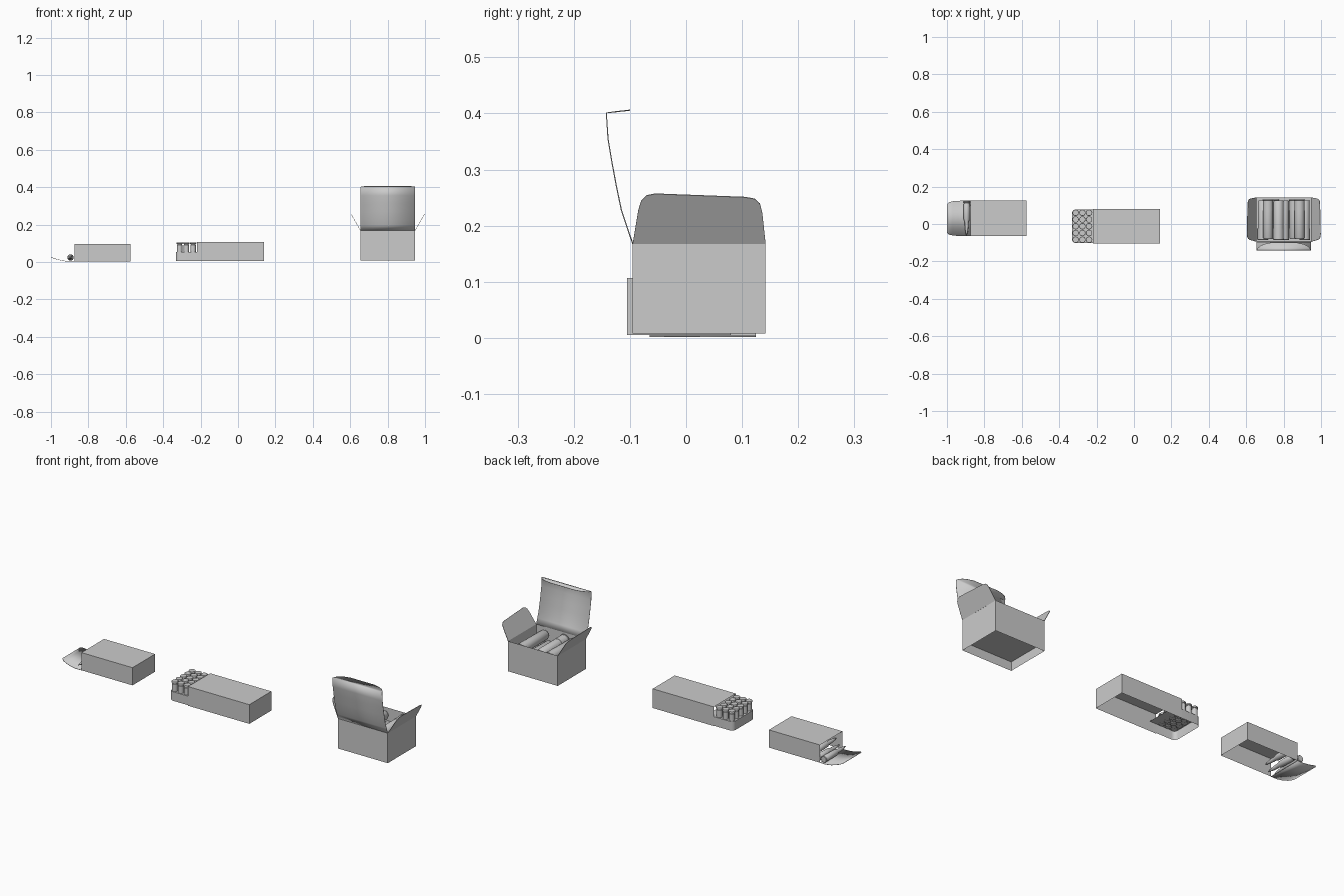
import bpy, bmesh, math
from mathutils import Vector, Matrix

if "Cube" in bpy.data.objects:
    bpy.data.objects.remove(bpy.data.objects["Cube"])


def make(name, verts, faces, thick=0, smooth=False):
    me = bpy.data.meshes.new(name)
    me.from_pydata(verts, [], faces)
    bm = bmesh.new()
    bm.from_mesh(me)
    bmesh.ops.recalc_face_normals(bm, faces=bm.faces)
    bm.to_mesh(me)
    bm.free()
    ob = bpy.data.objects.new(name, me)
    bpy.context.collection.objects.link(ob)
    if thick:
        m = ob.modifiers.new("card", 'SOLIDIFY')
        m.thickness = thick
        m.offset = 0
    if smooth:
        bpy.ops.object.select_all(action='DESELECT')
        ob.select_set(True)
        bpy.context.view_layer.objects.active = ob
        bpy.ops.object.shade_smooth_by_angle(angle=math.radians(35))
    return ob


def carton(name, x0, x1, y0, y1, z0, z1, sides):
    """Thin carton made only of the listed sides."""
    v = [(x, y, z) for z in (z0, z1) for y in (y0, y1) for x in (x0, x1)]
    quads = {'top': (4, 5, 7, 6), 'left': (0, 4, 6, 2), 'right': (1, 3, 7, 5),
             'front': (0, 1, 5, 4), 'back': (2, 6, 7, 3)}
    return make(name, v, [quads[s] for s in sides])


def strip(name, pairs, thick=0.002):
    """Bent card flap through pairs of edge points."""
    v = [p for pair in pairs for p in pair]
    f = [(2*i, 2*i+1, 2*i+3, 2*i+2) for i in range(len(pairs) - 1)]
    return make(name, v, f, thick, True)


def lathe(name, profile, loc, axis='Z', n=16):
    """Revolve (radius, height) pairs, then lay along the axis."""
    rot = {'Z': Matrix.Identity(3),
           'Y': Matrix.Rotation(-math.pi/2, 3, 'X'),
           '-Y': Matrix.Rotation(math.pi/2, 3, 'X')}[axis]
    v = [rot @ Vector((r*math.cos(2*math.pi*k/n), r*math.sin(2*math.pi*k/n), h))
         + Vector(loc) for r, h in profile for k in range(n)]
    f = [(i*n+k, i*n+(k+1) % n, (i+1)*n+(k+1) % n, (i+1)*n+k)
         for i in range(len(profile)-1) for k in range(n)]
    f += [tuple(range(n)), tuple(range((len(profile)-1)*n, len(profile)*n))]
    return make(name, v, f, 0, True)


# Small carton with its open left end
carton("small_carton", -0.875, -0.575, -0.065, 0.125, 0.003, 0.097,
       ('top', 'right', 'front', 'back'))
flap = [(-0.875, 0.003, 0), (-0.91, 0.003, 0), (-0.94, 0.007, 0.001),
        (-0.97, 0.015, 0.004), (-0.988, 0.021, 0.008), (-1.0, 0.026, 0.02)]
strip("small_carton_flap",
      [((x, -0.065+i, z), (x, 0.125-i, z)) for x, z, i in flap])

# Long pointed rounds lying at the opening
rifle = [(0.015, 0), (0.017, 0.002), (0.017, 0.008), (0.0145, 0.01),
         (0.0145, 0.014), (0.017, 0.018), (0.0155, 0.098), (0.010, 0.115),
         (0.010, 0.13), (0.0085, 0.15), (0.005, 0.17), (0.001, 0.185)]
for i, (x, z) in enumerate([(-0.895, 0.024), (-0.858, 0.022), (-0.84, 0.053)]):
    lathe(f"long_round_{i}", rifle, (x, 0.122, z), '-Y')

# Long carton, open at the left for its sliding tray
carton("long_carton", -0.22, 0.14, -0.105, 0.08, 0.005, 0.107,
       ('top', 'right', 'front', 'back'))

# Tray with rounded corners
x0, x1, y0, y1, r = -0.332, -0.18, -0.102, 0.078, 0.022
outline = [(x1, y1)]
for cy, a0 in ((y1-r, 90), (y0+r, 180)):
    for k in range(6):
        a = math.radians(a0 + 18*k)
        outline.append((x0+r+r*math.cos(a), cy+r*math.sin(a)))
outline.append((x1, y0))
n = len(outline)
make("tray", [(x, y, z) for z in (0.006, 0.054) for x, y in outline],
     [(i, i+1, n+i+1, n+i) for i in range(n-1)] + [tuple(range(n, 2*n))],
     0, True)

# Short rounds standing base up in the tray
short = [(0.0145, 0), (0.0145, 0.041), (0.0125, 0.043), (0.0125, 0.046),
         (0.017, 0.048), (0.017, 0.053), (0.016, 0.055)]
for c in range(3):
    for w in range(5):
        lathe(f"short_round_{c}_{w}", short,
              (-0.312+0.036*c, -0.084+0.036*w, 0.05))

# Open-topped tall carton with a raised inner floor
X0, X1, Y0, Y1, ZT = 0.655, 0.947, -0.095, 0.142, 0.168
carton("tall_carton", X0, X1, Y0, Y1, 0.008, ZT,
       ('left', 'right', 'front', 'back'))
carton("tall_carton_floor", X0, X1, Y0, Y1, 0.008, 0.055, ('top',))

# Lid bent upward with a rounded tuck edge
lid = [(-0.095, 0.168, 0), (-0.105, 0.197, 0), (-0.115, 0.227, 0),
       (-0.124, 0.27, 0), (-0.132, 0.313, 0), (-0.139, 0.355, 0),
       (-0.142, 0.401, 0), (-0.13, 0.4025, 0.006), (-0.117, 0.404, 0.02),
       (-0.107, 0.405, 0.042), (-0.1, 0.406, 0.075)]
strip("lid", [((X0+i, y, z), (X1-i, y, z)) for y, z, i in lid])

# Side flaps leaning outward
side = [(-0.095, 0), (-0.085, 0.06), (-0.08, 0.076), (-0.07, 0.086),
        (-0.055, 0.089), (0.105, 0.083), (0.122, 0.08), (0.132, 0.071),
        (0.136, 0.055), (0.142, 0)]
for name, xb, s in (("left_flap", X0, -1), ("right_flap", X1, 1)):
    make(name, [(xb+s*h*0.57, y, ZT+h) for y, h in side],
         [tuple(range(len(side)))], 0.002)

# Shells lying in the carton in two layers, alternating direction
shell = [(0.026, 0), (0.029, 0.001), (0.029, 0.005), (0.0275, 0.006),
         (0.0275, 0.06), (0.0265, 0.061), (0.0265, 0.205), (0.023, 0.211),
         (0.015, 0.208)]
layers = [(0.689 + 0.056*i, 0.086) for i in range(5)]
layers += [(0.717, 0.136), (0.773, 0.136), (0.885, 0.136)]
for i, (x, z) in enumerate(layers):
    ends = ((-0.085, 'Y'), (0.132, '-Y'))[i % 2]
    lathe(f"shell_{i}", shell, (x, ends[0], z), ends[1], 20)
